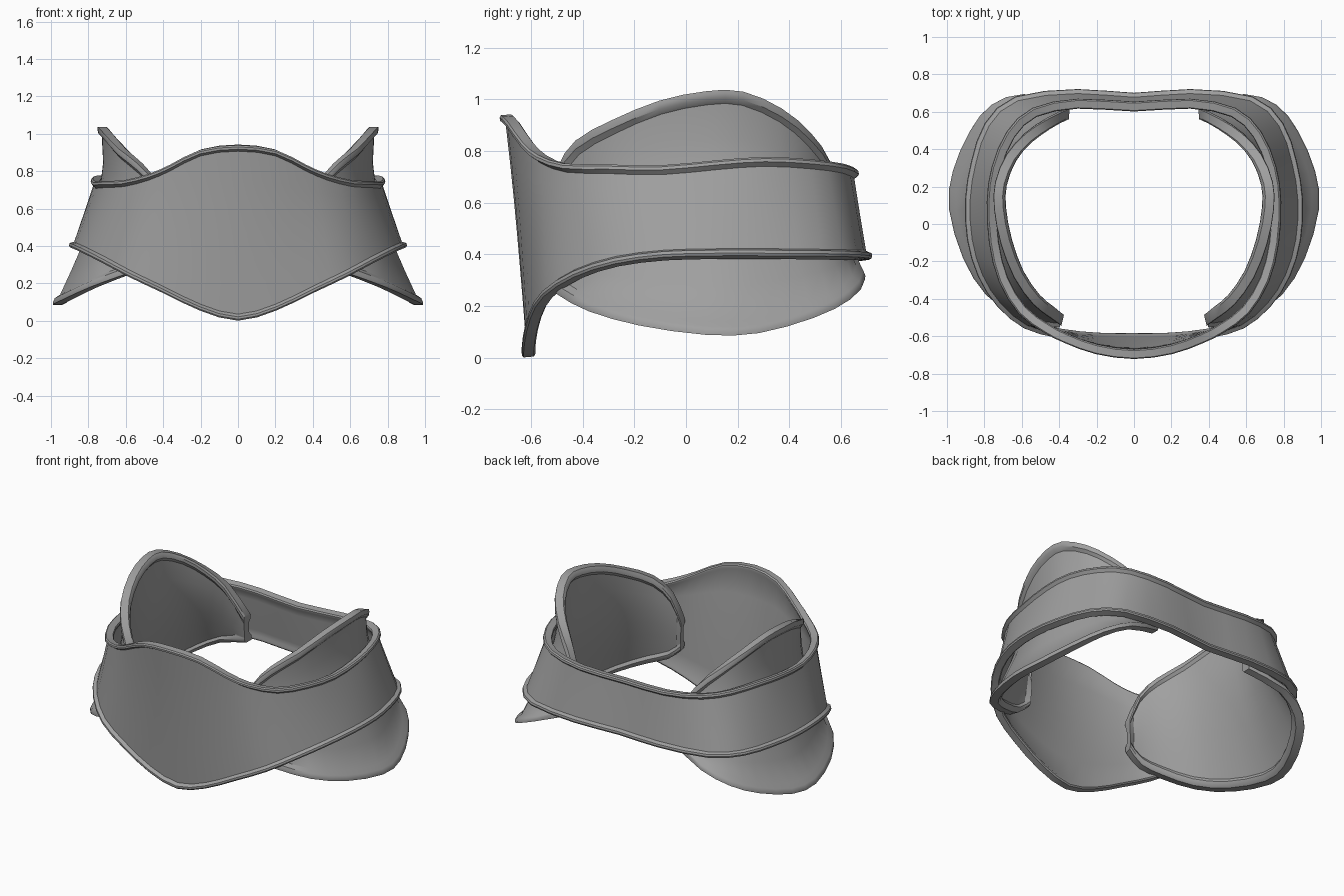
import bpy, bmesh
from mathutils import Vector as V

if "Cube" in bpy.data.objects:
    bpy.data.objects.remove(bpy.data.objects["Cube"])

steel = bpy.data.materials.new("grey_steel")
steel.diffuse_color = (0.35, 0.35, 0.35, 1)
steel.use_nodes = True
steel.node_tree.nodes["Principled BSDF"].inputs["Base Color"].default_value = steel.diffuse_color


def refine(rail, closed):
    """Double the points of a rail along a smooth curve."""
    n, pts = len(rail), []
    for i in range(n):
        pts.append(rail[i])
        if closed or i < n - 1:
            p, a, b, q = [rail[k % n] if closed else rail[max(0, min(k, n - 1))]
                          for k in range(i - 1, i + 3)]
            pts.append((a + b) * 0.5625 - (p + q) * 0.0625)
    return pts


def sweep(name, low, high, closed, wall, lips, inner_lip, rim, sag):
    """Skin a lipped wall section along a low rail and a high rail."""
    bm = bmesh.new()
    low = refine([V(p) for p in low], closed)
    high = refine([V(p) for p in high], closed)
    n = len(low)
    mid = [(a + b) / 2 for a, b in zip(low, high)]
    rings = []
    for i in range(n):
        if closed:
            tangent = mid[(i + 1) % n] - mid[i - 1]
        else:
            tangent = mid[min(i + 1, n - 1)] - mid[max(i - 1, 0)]
        up = high[i] - low[i]
        height = up.length
        up.normalize()
        # open plates keep level rims, the closed band has square ones
        out = tangent.cross(up if closed else V((0, 0, 1))).normalized()
        h = min(rim, height * 0.2)
        w = wall if closed or 0 < i < n - 1 else inner_lip
        # outer side runs upward, inner side back down
        steps = (0.2, 0.35, 0.5, 0.65, 0.8)
        outer = [(lips[0] * 0.7, 0), (lips[0], h * 0.4), (lips[0], h), (0, h * 1.6)]
        outer += [(0, height * t) for t in steps]
        outer += [(0, height - h * 1.6), (lips[1], height - h),
                  (lips[1], height - h * 0.4), (lips[1] * 0.7, height)]
        inner = [(-inner_lip * 0.8, height), (-inner_lip, height - h * 0.4),
                 (-inner_lip, height - h), (-w, height - h * 1.6)]
        inner += [(-w, height * t) for t in reversed(steps)]
        inner += [(-w, h * 1.6), (-inner_lip, h), (-inner_lip, h * 0.4), (-inner_lip * 0.8, 0)]
        ring = []
        for o, z in outer + inner:
            t = z / height
            bow = sag * height * height * 4 * t * (1 - t) * (0.6 + 0.8 * t)
            ring.append(bm.verts.new(low[i] + up * z + out * (o - bow)))
        rings.append(ring)
    m = len(rings[0])
    for i in range(n if closed else n - 1):
        a, b = rings[i], rings[(i + 1) % n]
        for j in range(m):
            k = (j + 1) % m
            bm.faces.new((a[j], b[j], b[k], a[k]))
    if not closed:
        # cap strips between outer and inner walls
        for r in (rings[0], rings[-1]):
            for j in range(m // 2 - 1):
                bm.faces.new((r[j], r[j + 1], r[m - 2 - j], r[m - 1 - j]))
    bmesh.ops.recalc_face_normals(bm, faces=bm.faces)
    mesh = bpy.data.meshes.new(name)
    bm.to_mesh(mesh)
    bm.free()
    mesh.materials.append(steel)
    ob = bpy.data.objects.new(name, mesh)
    bpy.context.collection.objects.link(ob)
    bpy.ops.object.select_all(action='DESELECT')
    ob.select_set(True)
    bpy.context.view_layer.objects.active = ob
    bpy.ops.object.shade_smooth_by_angle(angle=0.6)
    return ob


def both_sides(rail):
    """Close a front-to-back half rail around the other side."""
    return rail + [(-x, y, z) for x, y, z in rail[-2:0:-1]]


# waist band: pointed at the front, level at the back
band_top = [(0, -.703, .94), (.2, -.677, .915), (.36, -.62, .835), (.47, -.563, .785),
            (.60, -.465, .75), (.70, -.30, .745), (.75, -.10, .74), (.762, .12, .76),
            (.737, .30, .773), (.66, .48, .763), (.53, .60, .747), (.3, .647, .727),
            (0, .632, .717)]
band_bottom = [(0, -.615, .002), (.2, -.612, .055), (.4, -.59, .15), (.58, -.54, .235),
               (.72, -.425, .31), (.82, -.27, .36), (.877, -.08, .385), (.887, .13, .39),
               (.855, .33, .39), (.785, .53, .388), (.63, .665, .385), (.3, .703, .38),
               (0, .683, .375)]
sweep("waist_band", both_sides(band_bottom), both_sides(band_top), True,
      .025, (.02, .02), .032, .021, .006)

# rounded hip plates tucked inside the band
plate_bottom = [(.395, -.535, .36), (.49, -.53, .285), (.62, -.48, .24), (.78, -.37, .18),
                (.90, -.18, .125), (.975, .08, .088), (.955, .28, .095), (.865, .49, .155),
                (.755, .625, .225), (.59, .68, .305), (.35, .62, .39)]
plate_top = [(.385, -.53, .56), (.44, -.49, .73), (.53, -.42, .84), (.63, -.28, .92),
             (.70, -.10, .995), (.735, .08, 1.032), (.73, .22, 1.03), (.67, .365, .965),
             (.57, .475, .87), (.455, .55, .755), (.345, .605, .57)]
plate = sweep("hip_plates", plate_bottom, plate_top, False,
              .028, (.02, .016), .045, .034, .085)
mirror = plate.modifiers.new("other_side", 'MIRROR')
mirror.use_mirror_merge = False
